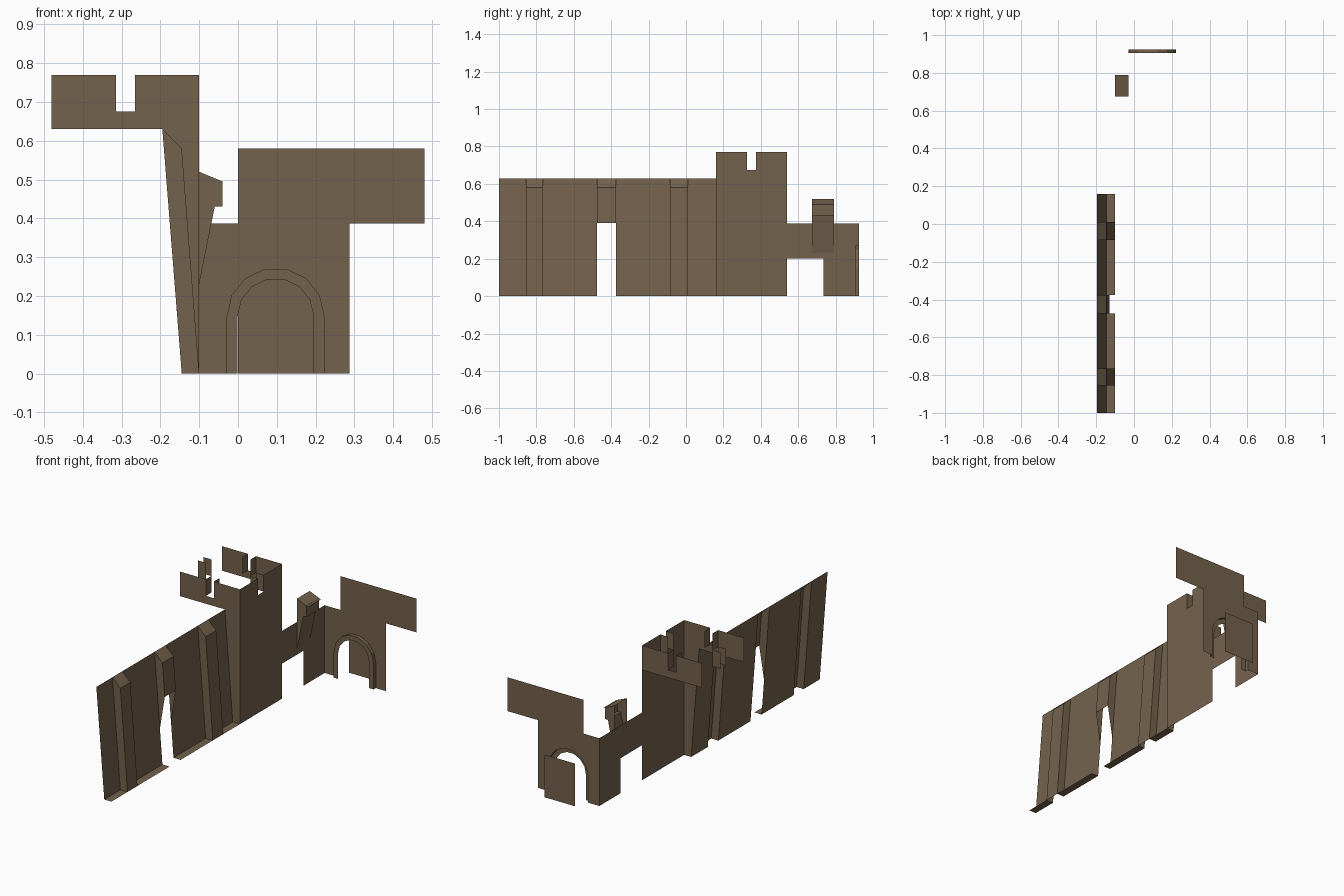
import bpy, math
from mathutils import Vector

if "Cube" in bpy.data.objects:
    bpy.data.objects.remove(bpy.data.objects["Cube"])

stone = bpy.data.materials.new("brown_stone")
stone.diffuse_color = (0.175, 0.122, 0.074, 1)
stone.use_nodes = True
stone.node_tree.nodes["Principled BSDF"].inputs["Base Color"].default_value = stone.diffuse_color


def sheets(name, faces):
    """Object from thin faces; each face is (points, outward direction)."""
    verts, polys = [], []
    for pts, out in faces:
        pts = [Vector(p) for p in pts]
        n = Vector((0, 0, 0))
        for a, b in zip(pts, pts[1:] + pts[:1]):
            n += a.cross(b)
        if n.dot(Vector(out)) < 0:
            pts.reverse()
        polys.append(range(len(verts), len(verts) + len(pts)))
        verts += pts
    me = bpy.data.meshes.new(name)
    me.from_pydata(verts, [], [list(p) for p in polys])
    me.materials.append(stone)
    ob = bpy.data.objects.new(name, me)
    bpy.context.collection.objects.link(ob)
    return ob


def at_y(y, profile):
    return [(x, y, z) for x, z in profile]


def at_x(x, profile):
    return [(x, y, z) for y, z in profile]


def strip(y0, y1, a, b):
    """Quad between two (x, z) points, spanning y0 to y1."""
    return [(a[0], y0, a[1]), (a[0], y1, a[1]), (b[0], y1, b[1]), (b[0], y0, b[1])]


def wall_x(z):
    return -0.145 - 0.05 * z / 0.63


def pier_x(z):
    return -0.10 - 0.045 * z / 0.58


RIGHT, LEFT, FRONT, BACK, UP = (1, 0, 0), (-1, 0, 0), (0, -1, 0), (0, 1, 0), (0, 0, 1)

# sloping curtain wall with a ledge at its foot
top, foot = (wall_x(0.63), 0.63), (wall_x(0), 0)
wall = []
for y0, y1 in ((-1, -0.855), (-0.765, -0.475), (-0.375, -0.085), (0.01, 0.16)):
    wall.append((strip(y0, y1, top, foot), RIGHT))
    wall.append((strip(y0, y1, foot, (-0.10, 0)), UP))
sheets("curtain_wall", wall)

# buttresses; the middle one stops high up on tapering cheeks
shoulder = (pier_x(0.58), 0.58)
for i, (y0, y1, end, cheek_end) in enumerate((
        (-0.855, -0.765, 0, 0), (-0.475, -0.375, 0.39, 0.20), (-0.085, 0.01, 0, 0))):
    low = (pier_x(end), end)
    cheek = [top, shoulder, low, (wall_x(cheek_end), cheek_end)]
    sheets(f"buttress_{i + 1}", [
        (strip(y0, y1, top, shoulder), (1, 0, 1)),
        (strip(y0, y1, shoulder, low), RIGHT),
        (at_y(y0, cheek), FRONT),
        (at_y(y1, cheek), BACK)])

# square tower: three walls, battlement notch in each
X0, X1, Y0, Y1 = -0.48, -0.10, 0.16, 0.54
TOP, SILL, BAND, DEEP = 0.77, 0.675, 0.63, 0.05


def notched(a, b):
    m = (a + b) / 2
    return [(b, TOP), (m + 0.025, TOP), (m + 0.025, SILL),
            (m - 0.025, SILL), (m - 0.025, TOP), (a, TOP)]


tower = [
    (at_y(Y0, [foot, (X1, 0)] + notched(X0, X1) + [(X0, BAND), top]), FRONT),
    (at_x(X1, [(Y0, 0), (Y1, 0)] + notched(Y0, Y1)), RIGHT),
    (at_y(Y1, [(X0, BAND), (X1, BAND)] + notched(X0, X1)), BACK)]
# cheeks of the notches
xm, ym = (X0 + X1) / 2, (Y0 + Y1) / 2
for s in (-1, 1):
    for a, b in ((Y0, Y0 + DEEP), (Y1 - DEEP, Y1)):
        tower.append((at_x(xm + s * 0.025, [(a, SILL), (b, SILL), (b, TOP), (a, TOP)]),
                      (-s, 0, 0)))
    for a, b in ((X0, X0 + DEEP), (X1 - DEEP, X1)):
        tower.append((at_y(ym + s * 0.025, [(a, SILL), (b, SILL), (b, TOP), (a, TOP)]),
                      (0, -s, 0)))
sheets("tower", tower)

# link wall between tower and gate
GATE = 0.925
sheets("link_wall", [(at_x(X1, [(Y1, 0.20), (0.735, 0.20), (0.735, 0), (GATE, 0),
                                (GATE, 0.387), (Y1, 0.387)]), RIGHT)])

# small hanging turret with a lean-to roof
T0, T1 = 0.675, 0.79
tip, flare, lip, eave = (-0.10, 0.23), (-0.06, 0.43), (-0.04, 0.43), (-0.04, 0.495)
side = [tip, flare, lip, eave, (-0.10, 0.52)]
sheets("hanging_turret", [
    (at_y(T0, side), FRONT), (at_y(T1, side), BACK),
    (strip(T0, T1, tip, flare), RIGHT),
    (strip(T0, T1, flare, lip), (0, 0, -1)),
    (strip(T0, T1, lip, eave), RIGHT)])
sheets("turret_roof", [(strip(T0, T1, (-0.03, 0.49), (-0.10, 0.52)), UP)])


# gate wall with an arched opening
def arch(r, n=7, cx=0.097, spring=0.147):
    arc = [(cx - r * math.cos(math.pi * i / n), spring + r * math.sin(math.pi * i / n))
           for i in range(n + 1)]
    return [(cx - r, 0)] + arc + [(cx + r, 0)]


outer, inner = arch(0.126), arch(0.098)
sheets("gate_wall", [
    (at_y(GATE, [(X1, 0)] + outer + [(0.287, 0), (0.287, 0.387), (X1, 0.387)]), FRONT),
    (at_y(GATE, [(0, 0.387), (0.48, 0.387), (0.48, 0.58), (0, 0.58)]), FRONT)])

# raised arch trim
trim = []
for i in range(len(outer) - 1):
    a, b, c, d = outer[i], outer[i + 1], inner[i + 1], inner[i]
    trim.append((at_y(0.905, [a, b, c, d]), FRONT))
    mid = ((a[0] + b[0]) / 2 - 0.097, 0, (a[1] + b[1]) / 2 - 0.1)
    trim.append(([(a[0], 0.905, a[1]), (b[0], 0.905, b[1]),
                  (b[0], GATE, b[1]), (a[0], GATE, a[1])], mid))
sheets("arch_trim", trim)

# door panel behind the arch
sheets("door", [(at_y(1.0, [(0, 0), (0.195, 0), (0.195, 0.244), (0, 0.244)]), FRONT)])
